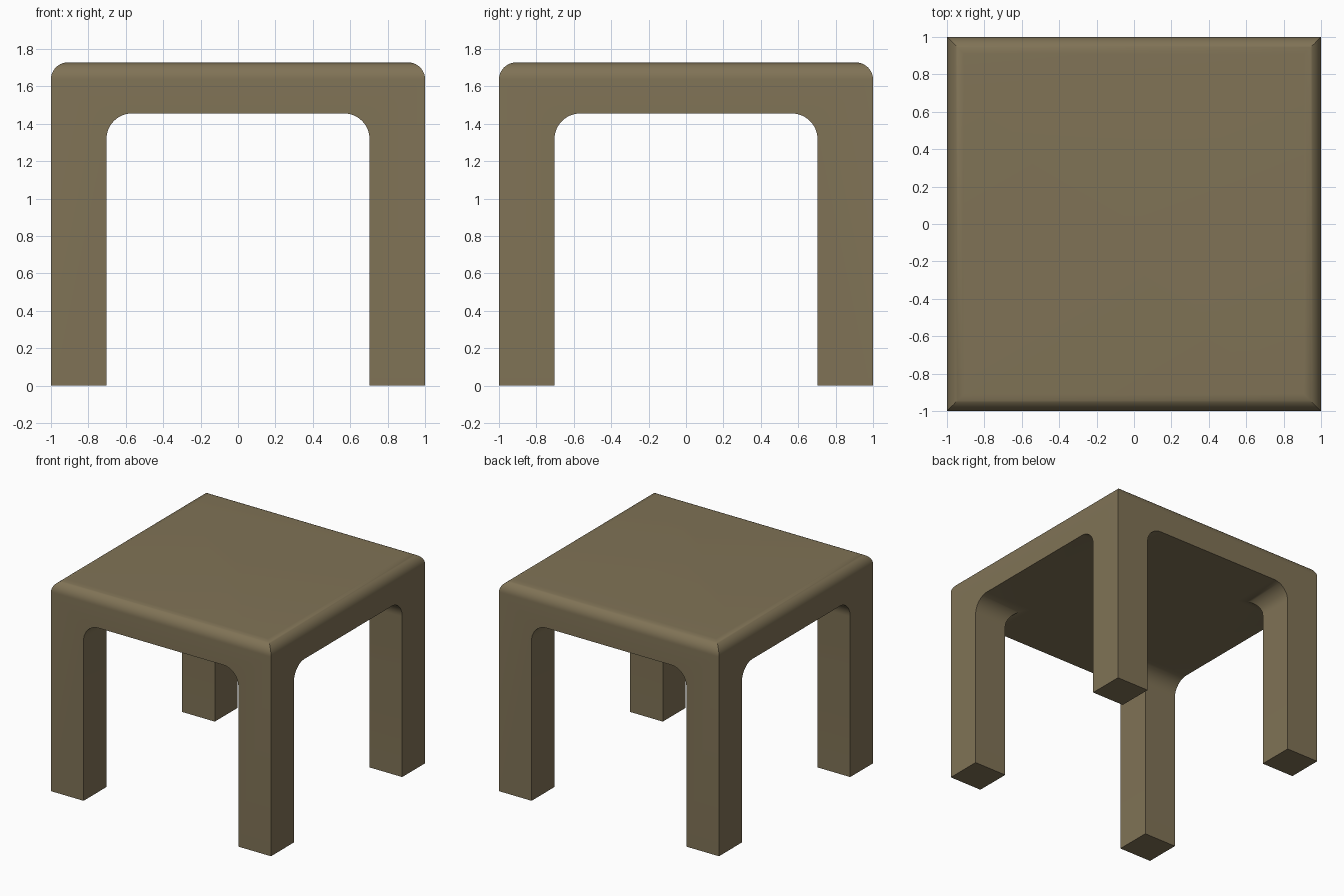
import bpy, bmesh
from math import cos, sin, pi, radians

if "Cube" in bpy.data.objects:
    bpy.data.objects.remove(bpy.data.objects["Cube"])

W, H = 1.0, 1.728            # half width, height
LEG, UNDER = 0.703, 1.455    # inner leg face, underside of the top
R_OUT, R_IN, STEPS = 0.092, 0.137, 12


def arc(cx, cz, r):
    """Quarter round from the right side up to the top."""
    return [(cx + r * cos(pi / 2 * i / STEPS), cz + r * sin(pi / 2 * i / STEPS))
            for i in range(STEPS + 1)]


def arch_profile():
    outer = [(W, 0)] + arc(W - R_OUT, H - R_OUT, R_OUT)
    inner = [(LEG, 0)] + arc(LEG - R_IN, UNDER - R_IN, R_IN)

    def mirror(pts):
        return [(-x, z) for x, z in reversed(pts)]
    return outer + mirror(outer) + inner_left(inner) + list(reversed(inner))


def inner_left(pts):
    return [(-x, z) for x, z in pts]


def arch(name, along_x, depth):
    """Arch profile extruded along one horizontal axis."""
    bm = bmesh.new()
    verts = [bm.verts.new((-depth, a, z) if along_x else (a, -depth, z))
             for a, z in arch_profile()]
    face = bm.faces.new(verts)
    ext = bmesh.ops.extrude_face_region(bm, geom=[face], use_keep_orig=True)
    moved = [v for v in ext["geom"] if isinstance(v, bmesh.types.BMVert)]
    bmesh.ops.translate(bm, verts=moved,
                        vec=(2 * depth, 0, 0) if along_x else (0, 2 * depth, 0))
    bmesh.ops.recalc_face_normals(bm, faces=bm.faces[:])
    mesh = bpy.data.meshes.new(name)
    bm.to_mesh(mesh)
    bm.free()
    ob = bpy.data.objects.new(name, mesh)
    bpy.context.collection.objects.link(ob)
    return ob


wood = bpy.data.materials.new("brown wood")
wood.diffuse_color = (0.216, 0.171, 0.093, 1)
wood.use_nodes = True
wood.node_tree.nodes["Principled BSDF"].inputs["Base Color"].default_value = wood.diffuse_color

# Table: the front arch crossed with the side arch leaves four legs and a top
table = arch("table", False, 1.2)
cutter = arch("side_arch_cutter", True, 1.2)
for ob in (table, cutter):
    ob.data.materials.append(wood)

cross = table.modifiers.new("cross", "BOOLEAN")
cross.operation, cross.solver, cross.object = "INTERSECT", "EXACT", cutter
bpy.context.view_layer.objects.active = table
table.select_set(True)
bpy.ops.object.modifier_apply(modifier=cross.name)
bpy.data.objects.remove(cutter, do_unlink=True)

bpy.ops.object.shade_smooth_by_angle(angle=radians(30))
